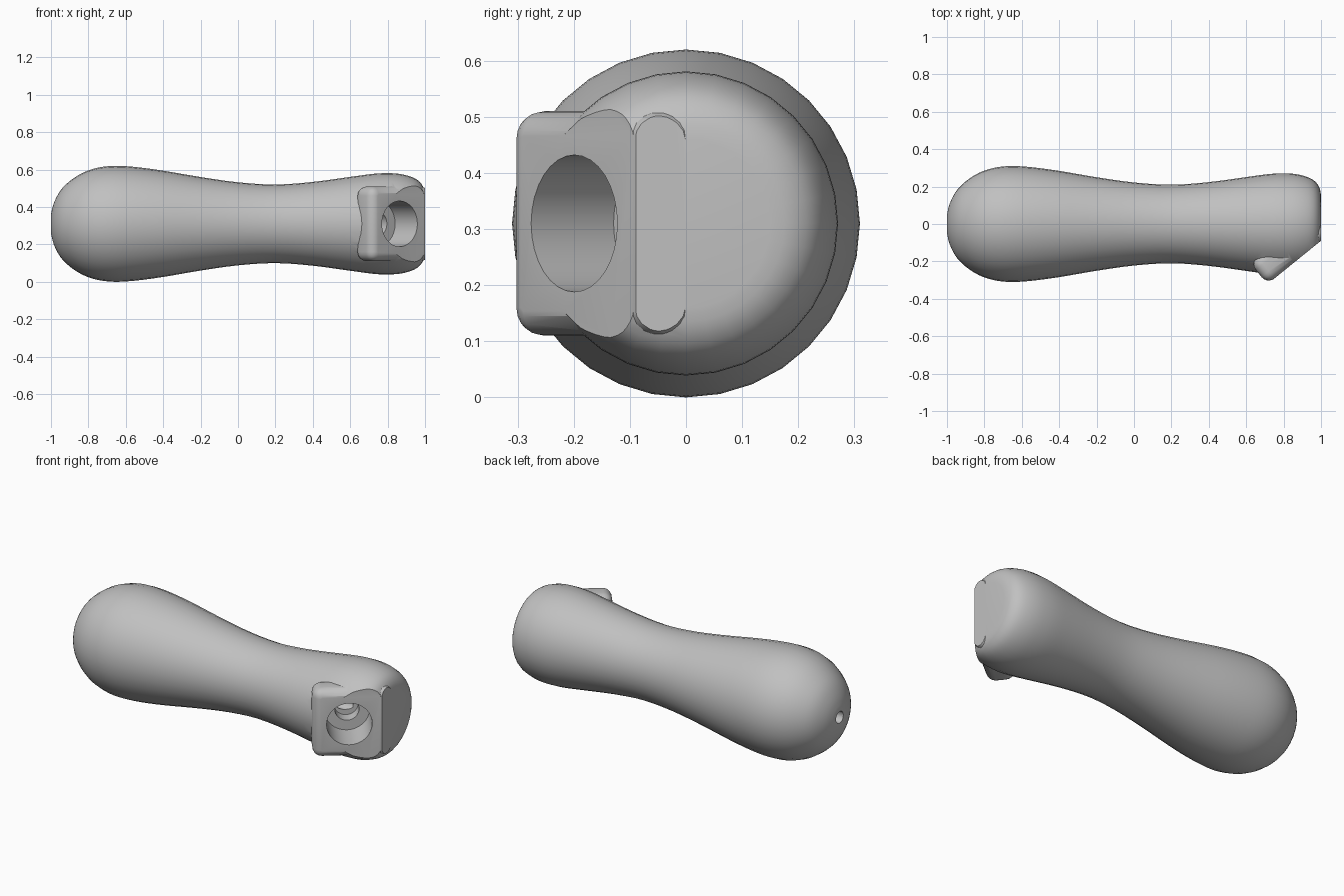
import bpy, bmesh, math
from mathutils import Matrix, Vector

cube = bpy.data.objects.get("Cube")
if cube:
    bpy.data.objects.remove(cube, do_unlink=True)

AXIS_Z = 0.31
FACE = Vector((0.865, -0.2, AXIS_Z))      # centre of the slanted face
ANGLE = math.radians(39)                  # slant of that face about z
SLANT = Matrix.Translation(FACE) @ Matrix.Rotation(ANGLE, 4, 'Z')

grey = bpy.data.materials.new("handle grey")
grey.use_nodes = True
colour = (0.53, 0.53, 0.53, 1)
grey.diffuse_color = colour
grey.node_tree.nodes["Principled BSDF"].inputs["Base Color"].default_value = colour


def add_object(name, bm):
    bmesh.ops.recalc_face_normals(bm, faces=bm.faces)
    mesh = bpy.data.meshes.new(name)
    bm.to_mesh(mesh)
    bm.free()
    mesh.materials.append(grey)
    obj = bpy.data.objects.new(name, mesh)
    bpy.context.collection.objects.link(obj)
    return obj


def box(name, low, high, matrix, bevel=0):
    bm = bmesh.new()
    bmesh.ops.create_cube(bm, size=1)
    low, high = Vector(low), Vector(high)
    for v in bm.verts:
        v.co = (low + high) / 2 + v.co * (high - low)
    if bevel:
        bmesh.ops.bevel(bm, geom=bm.edges[:], offset=bevel, segments=5,
                        profile=0.5, affect='EDGES')
    bm.transform(matrix)
    return add_object(name, bm)


def cylinder(name, start, end, radius, sides=32):
    bm = bmesh.new()
    line = end - start
    turn = line.to_track_quat('Z', 'Y').to_matrix().to_4x4()
    bmesh.ops.create_cone(bm, cap_ends=True, segments=sides, radius1=radius,
                          radius2=radius, depth=line.length,
                          matrix=Matrix.Translation((start + end) / 2) @ turn)
    return add_object(name, bm)


def smooth_path(points, steps=3):
    pts = [Vector(p) for p in points]
    path = []
    for i in range(len(pts) - 1):
        a, b, c, d = (pts[max(i - 1, 0)], pts[i], pts[i + 1],
                      pts[min(i + 2, len(pts) - 1)])
        for k in range(steps):
            t = k / steps
            path.append(b + (c - a) * t / 2 + (a * 2 - b * 5 + c * 4 - d) * t * t / 2
                        + (b * 3 - a - c * 3 + d) * t ** 3 / 2)
    return path + [pts[-1]]


def boolean(target, other, operation):
    mod = target.modifiers.new(operation, 'BOOLEAN')
    mod.operation, mod.object, mod.solver = operation, other, 'EXACT'
    bpy.context.view_layer.objects.active = target
    bpy.ops.object.modifier_apply(modifier=mod.name)
    bpy.data.objects.remove(other, do_unlink=True)


# Turned handle body, lathed about the long axis
profile = [(-1, 0.05), (-0.985, 0.11), (-0.95, 0.177), (-0.9, 0.228), (-0.83, 0.273),
           (-0.75, 0.3), (-0.66, 0.31), (-0.55, 0.304), (-0.4, 0.284), (-0.2, 0.25),
           (0, 0.222), (0.2, 0.21), (0.4, 0.224), (0.6, 0.251), (0.72, 0.267),
           (0.8, 0.271), (0.87, 0.266), (0.93, 0.25), (0.97, 0.226), (0.993, 0.19),
           (1, 0.15)]
outline = [Vector((-1, 0))] + smooth_path(profile) + [Vector((1, 0))]
bm = bmesh.new()
verts = [bm.verts.new((p.x, p.y, 0)) for p in outline]
edges = [bm.edges.new(pair) for pair in zip(verts, verts[1:])]
bmesh.ops.spin(bm, geom=verts + edges, cent=(0, 0, 0), axis=(1, 0, 0),
               angle=math.tau, steps=32)
bmesh.ops.remove_doubles(bm, verts=bm.verts, dist=0.0001)
bm.transform(Matrix.Translation((0, 0, AXIS_Z)))
handle = add_object("handle", bm)

# Rounded boss behind the slanted socket face
boolean(handle, box("boss", (-0.195, 0, -0.2), (0.23, 0.15, 0.2), SLANT, 0.05), 'UNION')

# Trim the body flush with the slanted face and with the flat end
boolean(handle, box("face_trim", (-0.6, -0.5, -0.6), (0.6, 0.001, 0.6), SLANT), 'DIFFERENCE')
boolean(handle, box("end_trim", (1, -1, -1), (2, 1, 1.5), Matrix()), 'DIFFERENCE')

# Stepped socket square to the slanted face
inward = Vector((-math.sin(ANGLE), math.cos(ANGLE), 0))
boolean(handle, cylinder("socket", FACE - inward * 0.1, FACE + inward * 0.19, 0.122), 'DIFFERENCE')
boolean(handle, cylinder("inner_bore", FACE + inward * 0.1, FACE + inward * 0.26, 0.065), 'DIFFERENCE')

# Narrow hole along the axis from the round end
boolean(handle, cylinder("axial_hole", Vector((-1.2, 0, AXIS_Z)),
                         Vector((0.73, 0, AXIS_Z)), 0.034, 24), 'DIFFERENCE')

# Smooth shading with sharp rims
bpy.ops.object.select_all(action='DESELECT')
handle.select_set(True)
bpy.context.view_layer.objects.active = handle
bpy.ops.object.shade_smooth_by_angle(angle=math.radians(32))
